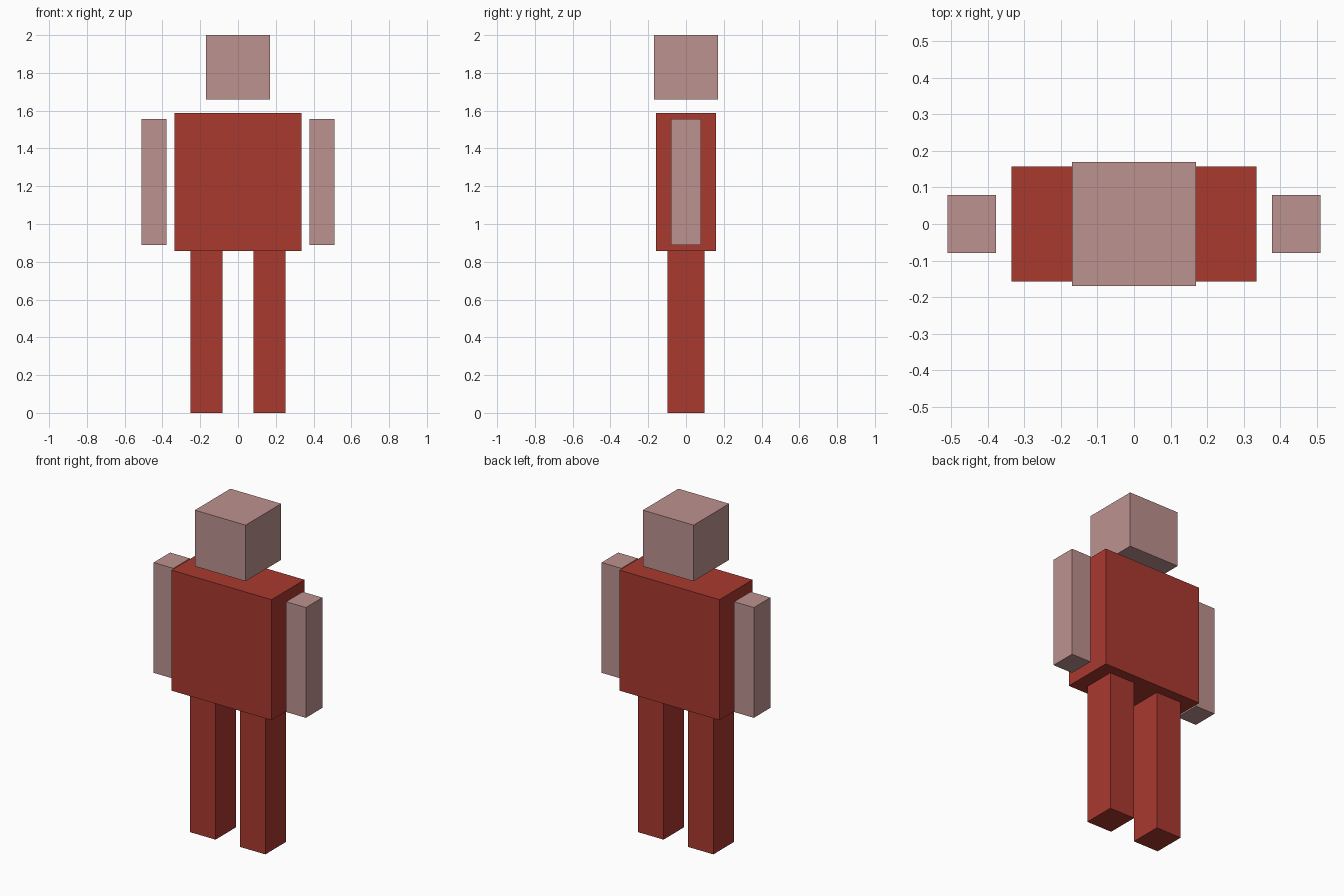
import bpy

if "Cube" in bpy.data.objects:
    bpy.data.objects.remove(bpy.data.objects["Cube"])


def material(name, color):
    m = bpy.data.materials.new(name)
    m.diffuse_color = (*color, 1.0)
    m.use_nodes = True
    m.node_tree.nodes["Principled BSDF"].inputs["Base Color"].default_value = m.diffuse_color
    return m


red = material("red", (0.40, 0.041, 0.028))
pink = material("dusty_pink", (0.50, 0.287, 0.275))


def box(name, x, y, z, mat):
    """Box from (min, max) ranges on each axis."""
    centre = [(a + b) / 2 for a, b in (x, y, z)]
    bpy.ops.mesh.primitive_cube_add(size=1, location=centre)
    ob = bpy.context.object
    ob.name = name
    ob.scale = [b - a for a, b in (x, y, z)]
    bpy.ops.object.transform_apply(location=False, rotation=False, scale=True)
    ob.data.materials.append(mat)
    return ob


# Floating head and torso
box("head", (-0.17, 0.17), (-0.17, 0.17), (1.66, 2.0), pink)
box("torso", (-0.335, 0.335), (-0.158, 0.158), (0.858, 1.588), red)

# Paired arms and legs
for side, s in (("left", -1), ("right", 1)):
    def span(a, b):
        return tuple(sorted((s * a, s * b)))
    box(f"{side}_arm", span(0.378, 0.51), (-0.079, 0.079), (0.889, 1.557), pink)
    box(f"{side}_leg", span(0.082, 0.252), (-0.098, 0.098), (0.0, 0.858), red)
